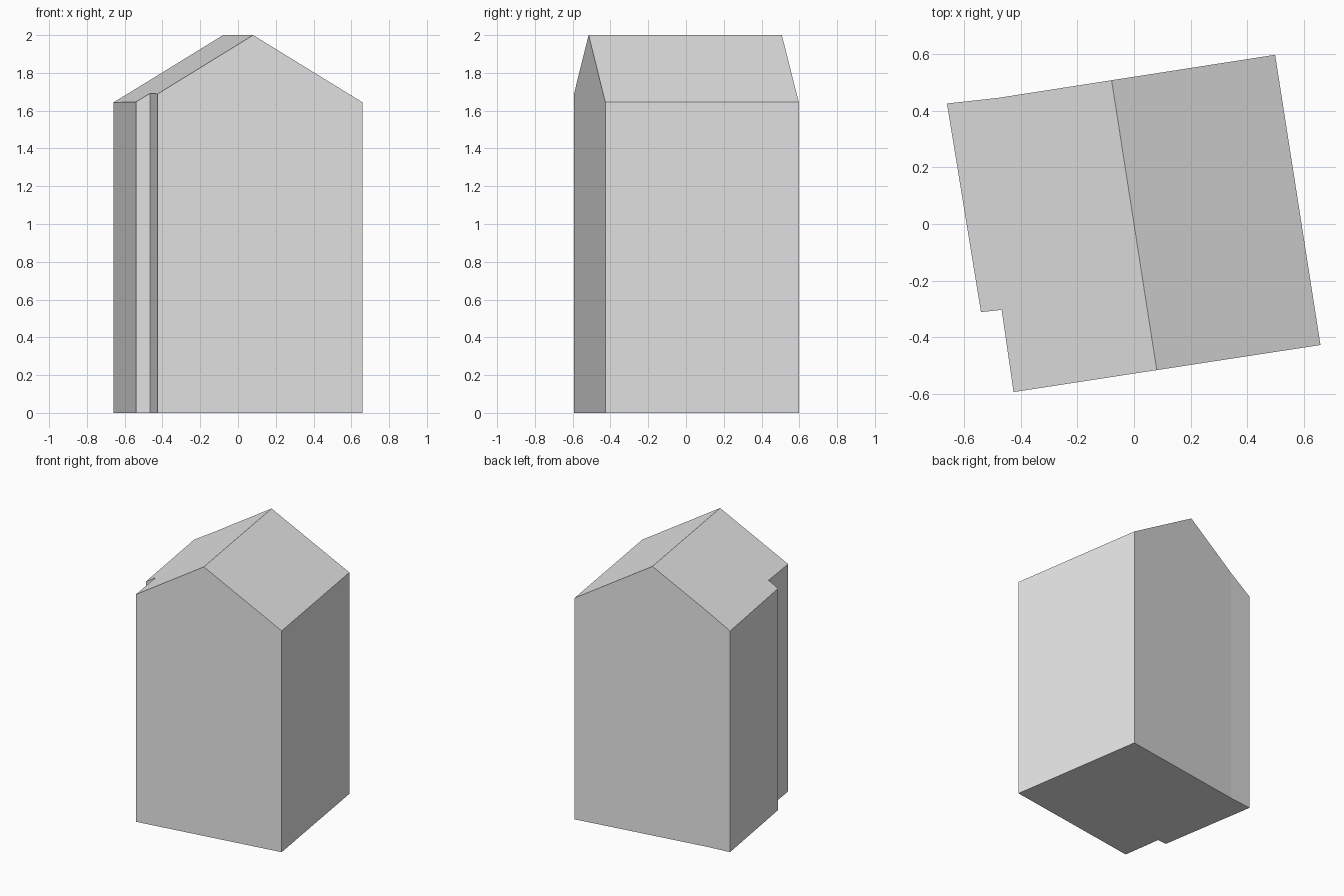
import bpy
import bmesh
from mathutils import Vector

cube = bpy.data.objects.get("Cube")
if cube:
    bpy.data.objects.remove(cube, do_unlink=True)

HEIGHT = 2.0
PITCH = 0.608                          # roof rise per unit of run
ACROSS = Vector((0.988, 0.154, 0))     # horizontal direction across the ridge

# Footprint, counter-clockwise, with the notched corner and slightly bent back wall
FOOTPRINT = [(-0.66, 0.425), (-0.54, -0.311), (-0.467, -0.303), (-0.425, -0.593),
             (0.658, -0.427), (0.498, 0.597), (-0.48, 0.445)]

# Plain grey for walls and roof
grey = bpy.data.materials.new("plain_grey")
grey.use_nodes = True
colour = (0.8, 0.8, 0.8, 1)
grey.diffuse_color = colour
grey.node_tree.nodes["Principled BSDF"].inputs["Base Color"].default_value = colour

# Raise the footprint into a solid block
bm = bmesh.new()
base = bm.faces.new([bm.verts.new((x, y, 0)) for x, y in FOOTPRINT])
raised = bmesh.ops.extrude_face_region(bm, geom=[base], use_keep_orig=True)
top = [v for v in raised["geom"] if isinstance(v, bmesh.types.BMVert)]
bmesh.ops.translate(bm, verts=top, vec=(0, 0, HEIGHT))

# Cut each roof slope down from the ridge and close it
for side in (-1, 1):
    normal = ACROSS * side * PITCH + Vector((0, 0, 1))
    cut = bmesh.ops.bisect_plane(
        bm, geom=bm.verts[:] + bm.edges[:] + bm.faces[:], dist=0.00001,
        plane_co=(0, 0, HEIGHT), plane_no=normal, clear_outer=True)
    rim = [e for e in cut["geom_cut"] if isinstance(e, bmesh.types.BMEdge)]
    bmesh.ops.holes_fill(bm, edges=[e for e in rim if e.is_boundary], sides=0)

bmesh.ops.remove_doubles(bm, verts=bm.verts, dist=0.0001)
bmesh.ops.recalc_face_normals(bm, faces=bm.faces)

mesh = bpy.data.meshes.new("gabled_building")
bm.to_mesh(mesh)
bm.free()
mesh.materials.append(grey)
building = bpy.data.objects.new("gabled_building", mesh)
bpy.context.collection.objects.link(building)
